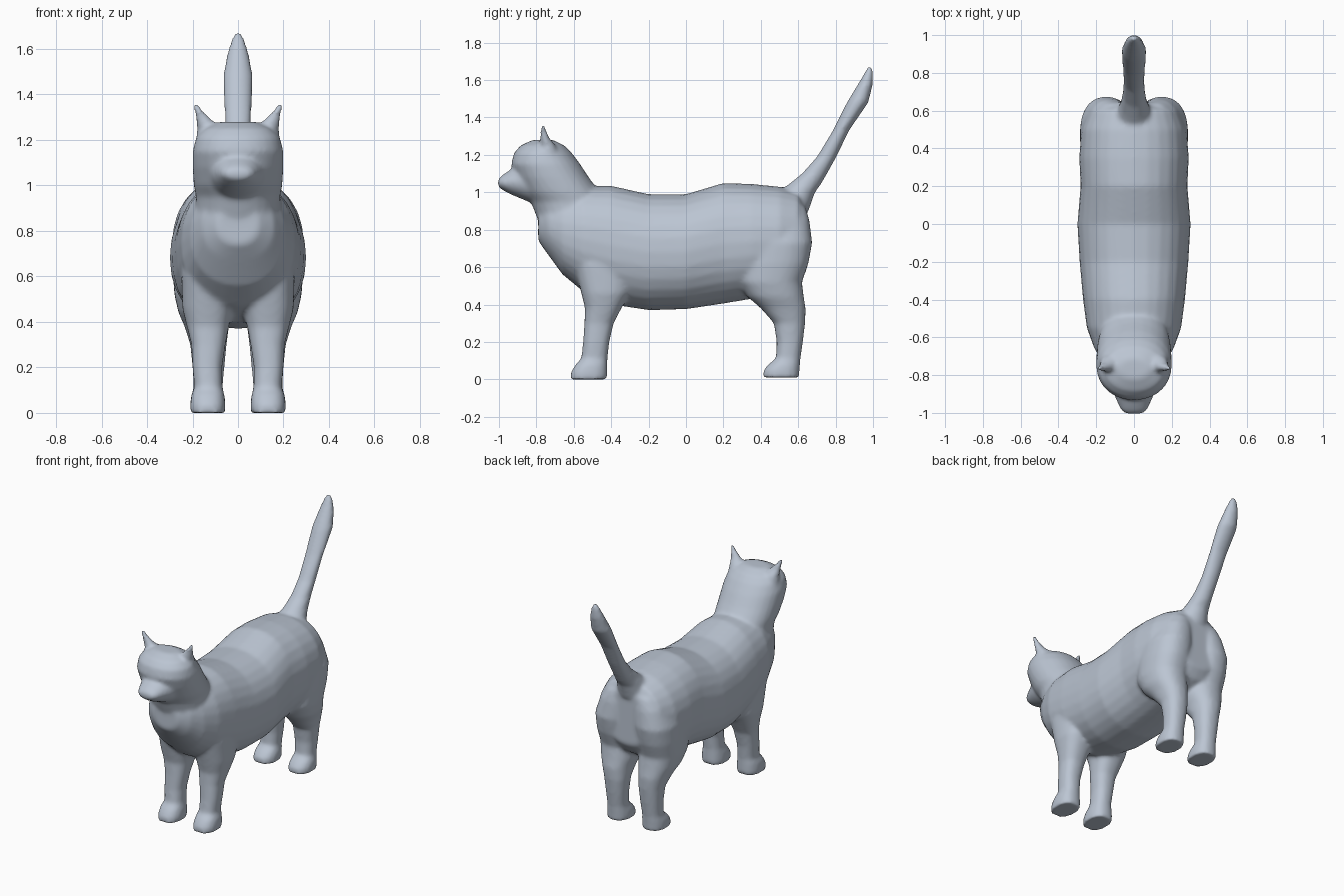
import bpy, bmesh, math

SEGMENTS = 28
bm = bmesh.new()


def loft(axis, rings, power=2.0, mirrored=False):
    """Closed skin through rounded sections.
    axis 'y': rings are (y, half width, z low, z high)
    axis 'z': rings are (z, y front, y back, x inner, x outer)"""
    for side in ((1, -1) if mirrored else (1,)):
        loops = []
        for r in rings:
            if axis == 'y':
                cu, ru = 0, r[1]
                cv, rv = (r[2] + r[3]) / 2, (r[3] - r[2]) / 2
            else:
                cu, ru = (r[3] + r[4]) / 2, (r[4] - r[3]) / 2
                cv, rv = (r[1] + r[2]) / 2, (r[2] - r[1]) / 2
            loop = []
            for i in range(SEGMENTS):
                a = 2 * math.pi * i / SEGMENTS
                c, s = math.cos(a), math.sin(a)
                u = cu + ru * math.copysign(abs(c) ** (2 / power), c)
                v = cv + rv * math.copysign(abs(s) ** (2 / power), s)
                co = (side * u, r[0], v) if axis == 'y' else (side * u, v, r[0])
                loop.append(bm.verts.new(co))
            loops.append(loop)
        faces = [bm.faces.new(loops[0]), bm.faces.new(loops[-1])]
        for a, b in zip(loops, loops[1:]):
            for i in range(SEGMENTS):
                j = (i + 1) % SEGMENTS
                faces.append(bm.faces.new((a[i], a[j], b[j], b[i])))
        bmesh.ops.recalc_face_normals(bm, faces=faces)


# Torso
loft('y', [(-0.79, 0.09, 0.74, 0.92), (-0.74, 0.16, 0.67, 0.97),
           (-0.66, 0.21, 0.56, 1.00), (-0.55, 0.25, 0.47, 1.03),
           (-0.40, 0.27, 0.40, 1.035), (-0.20, 0.288, 0.37, 0.99),
           (0.00, 0.30, 0.375, 0.99), (0.20, 0.283, 0.405, 1.05),
           (0.35, 0.29, 0.43, 1.045), (0.50, 0.28, 0.45, 1.03),
           (0.60, 0.24, 0.51, 1.00), (0.645, 0.17, 0.58, 0.93)], 2.2)

# Neck and head
loft('z', [(0.82, -0.78, -0.40, -0.19, 0.19), (0.95, -0.83, -0.42, -0.185, 0.185),
           (1.00, -0.87, -0.46, -0.195, 0.195), (1.08, -0.91, -0.52, -0.20, 0.20),
           (1.15, -0.935, -0.565, -0.20, 0.20), (1.21, -0.92, -0.61, -0.185, 0.185),
           (1.25, -0.885, -0.65, -0.15, 0.15), (1.28, -0.82, -0.71, -0.08, 0.08)], 2.1)

# Muzzle
loft('y', [(-0.82, 0.13, 0.94, 1.16), (-0.88, 0.115, 0.965, 1.15),
           (-0.94, 0.09, 0.99, 1.12), (-0.985, 0.07, 1.015, 1.09),
           (-1.005, 0.045, 1.03, 1.07)])

# Ears
loft('z', [(1.18, -0.79, -0.67, 0.05, 0.185), (1.25, -0.785, -0.695, 0.075, 0.18),
           (1.29, -0.78, -0.73, 0.115, 0.185), (1.33, -0.78, -0.745, 0.155, 0.193),
           (1.36, -0.775, -0.755, 0.178, 0.196)], mirrored=True)

# Front legs
loft('z', [(0.00, -0.62, -0.42, 0.055, 0.21), (0.04, -0.615, -0.42, 0.055, 0.21),
           (0.08, -0.59, -0.42, 0.06, 0.205), (0.11, -0.56, -0.42, 0.068, 0.192),
           (0.20, -0.55, -0.41, 0.07, 0.20), (0.30, -0.543, -0.387, 0.055, 0.205),
           (0.38, -0.54, -0.345, 0.04, 0.225), (0.46, -0.56, -0.30, 0.02, 0.245),
           (0.62, -0.60, -0.28, 0.02, 0.25)], 2.4, mirrored=True)

# Hind legs and haunches
loft('z', [(0.01, 0.41, 0.605, 0.055, 0.21), (0.05, 0.415, 0.607, 0.055, 0.21),
           (0.08, 0.44, 0.61, 0.06, 0.205), (0.11, 0.48, 0.612, 0.068, 0.195),
           (0.20, 0.485, 0.625, 0.06, 0.20), (0.30, 0.47, 0.637, 0.05, 0.21),
           (0.38, 0.40, 0.64, 0.04, 0.235), (0.44, 0.33, 0.63, 0.02, 0.262),
           (0.52, 0.28, 0.62, 0.01, 0.28), (0.62, 0.28, 0.655, 0.01, 0.287),
           (0.73, 0.30, 0.675, 0.01, 0.285), (0.85, 0.35, 0.66, 0.01, 0.24),
           (0.92, 0.40, 0.64, 0.02, 0.19)], 2.3, mirrored=True)

# Raised tail
loft('z', [(0.90, 0.44, 0.655, -0.11, 0.11), (1.00, 0.49, 0.69, -0.085, 0.085),
           (1.04, 0.545, 0.72, -0.07, 0.07), (1.10, 0.62, 0.755, -0.06, 0.06),
           (1.19, 0.70, 0.805, -0.056, 0.056), (1.33, 0.785, 0.872, -0.06, 0.06),
           (1.48, 0.86, 0.975, -0.066, 0.066), (1.58, 0.92, 1.00, -0.047, 0.047),
           (1.64, 0.955, 1.00, -0.03, 0.03), (1.67, 0.97, 0.995, -0.015, 0.015)])

mesh = bpy.data.meshes.new("cat_body")
bm.to_mesh(mesh)
bm.free()
cat = bpy.data.objects.new("cat_body", mesh)
bpy.context.collection.objects.link(cat)

# One blue grey coat
coat = bpy.data.materials.new("blue grey coat")
coat.diffuse_color = (0.50, 0.56, 0.65, 1)
mesh.materials.append(coat)

# Fuse the parts into a single smooth skin
remesh = cat.modifiers.new("fuse", 'REMESH')
remesh.mode = 'VOXEL'
remesh.voxel_size = 0.012
remesh.use_smooth_shade = True
smooth = cat.modifiers.new("soften", 'SMOOTH')
smooth.factor = 0.5
smooth.iterations = 8
